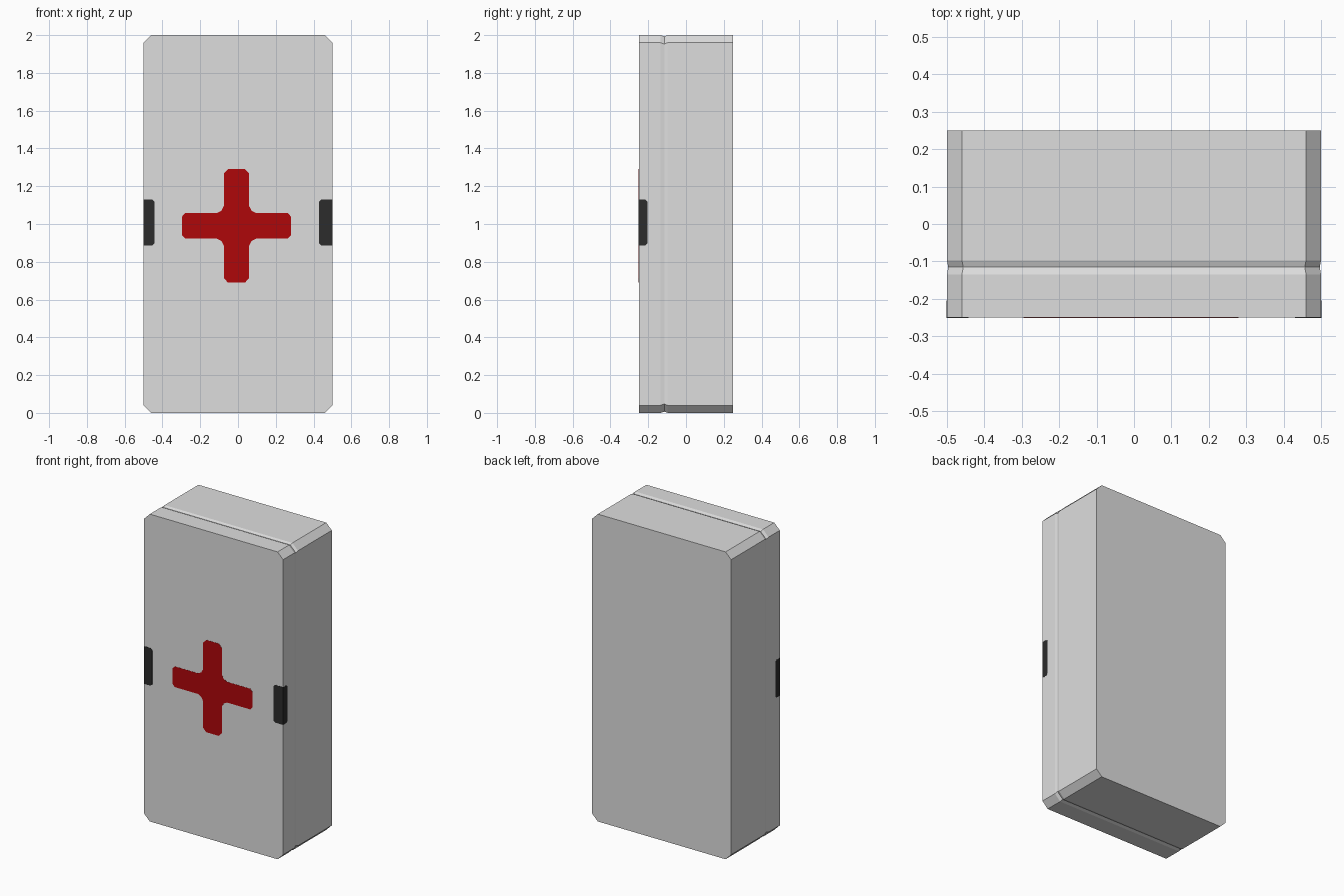
import bpy, bmesh

if "Cube" in bpy.data.objects:
    bpy.data.objects.remove(bpy.data.objects["Cube"])

def material(name, rgb):
    m = bpy.data.materials.new(name)
    m.diffuse_color = (*rgb, 1)
    m.use_nodes = True
    m.node_tree.nodes["Principled BSDF"].inputs["Base Color"].default_value = m.diffuse_color
    return m

GREY = material("light grey", (0.73, 0.73, 0.73))
RED = material("red", (0.43, 0.002, 0.003))
BLACK = material("near black", (0.025, 0.025, 0.025))

def loft(name, rings, mat):
    """Skin a stack of matching closed rings and cap both ends."""
    bm = bmesh.new()
    loops = [[bm.verts.new(p) for p in ring] for ring in rings]
    n = len(loops[0])
    for a, b in zip(loops, loops[1:]):
        for i in range(n):
            j = (i + 1) % n
            bm.faces.new((a[i], a[j], b[j], b[i]))
    bm.faces.new(loops[0])
    bm.faces.new(loops[-1])
    bmesh.ops.recalc_face_normals(bm, faces=bm.faces)
    me = bpy.data.meshes.new(name)
    bm.to_mesh(me)
    bm.free()
    me.materials.append(mat)
    ob = bpy.data.objects.new(name, me)
    bpy.context.collection.objects.link(ob)
    return ob

def mirrored(quadrant):
    """Complete a closed outline from its first-quadrant points."""
    half = quadrant + [(-u, v) for u, v in reversed(quadrant)]
    return half + [(u, -v) for u, v in reversed(half)]

# Cabinet body: chamfered outline along y, with the V groove between door and case
def body_ring(y, d):
    w, h, c = 0.5 - d / 2, 1 - d, 0.04
    return [(u, y, 1 + v) for u, v in mirrored([(w, h - c), (w - c, h)])]

loft("cabinet_body", [body_ring(y, d) for y, d in
     ((-0.25, 0), (-0.135, 0), (-0.115, 0.007), (-0.097, 0), (0.25, 0))], GREY)

# Red cross: clipped arm ends and filleted inner corners
T = 0.001
cross = mirrored([(0.288, 0.05), (0.272, 0.067), (0.105, 0.067), (0.08, 0.08),
                  (0.067, 0.105), (0.067, 0.277), (0.045, 0.3)])
loft("red_cross", [[(u - 0.008, y, v + 0.99) for u, v in cross]
                   for y in (-0.25 - T, -0.25)], RED)

# Latches wrapping the front side edges: a front plate and a side plate each
def tab(width):
    k = 0.012
    return [(0, 0.885), (width - k, 0.885), (width, 0.885 + k),
            (width, 1.13 - k), (width - k, 1.13), (0, 1.13)]

for side, s, width in (("left", -1, 0.058), ("right", 1, 0.07)):
    loft(side + "_latch_front", [[(s * (0.5 - u), y, z) for u, z in tab(width)]
                                 for y in (-0.25 - T, -0.25)], BLACK)
    loft(side + "_latch_side", [[(s * x, -0.25 - T + u, z) for u, z in tab(0.047)]
                                for x in (0.5, 0.5 + T)], BLACK)
